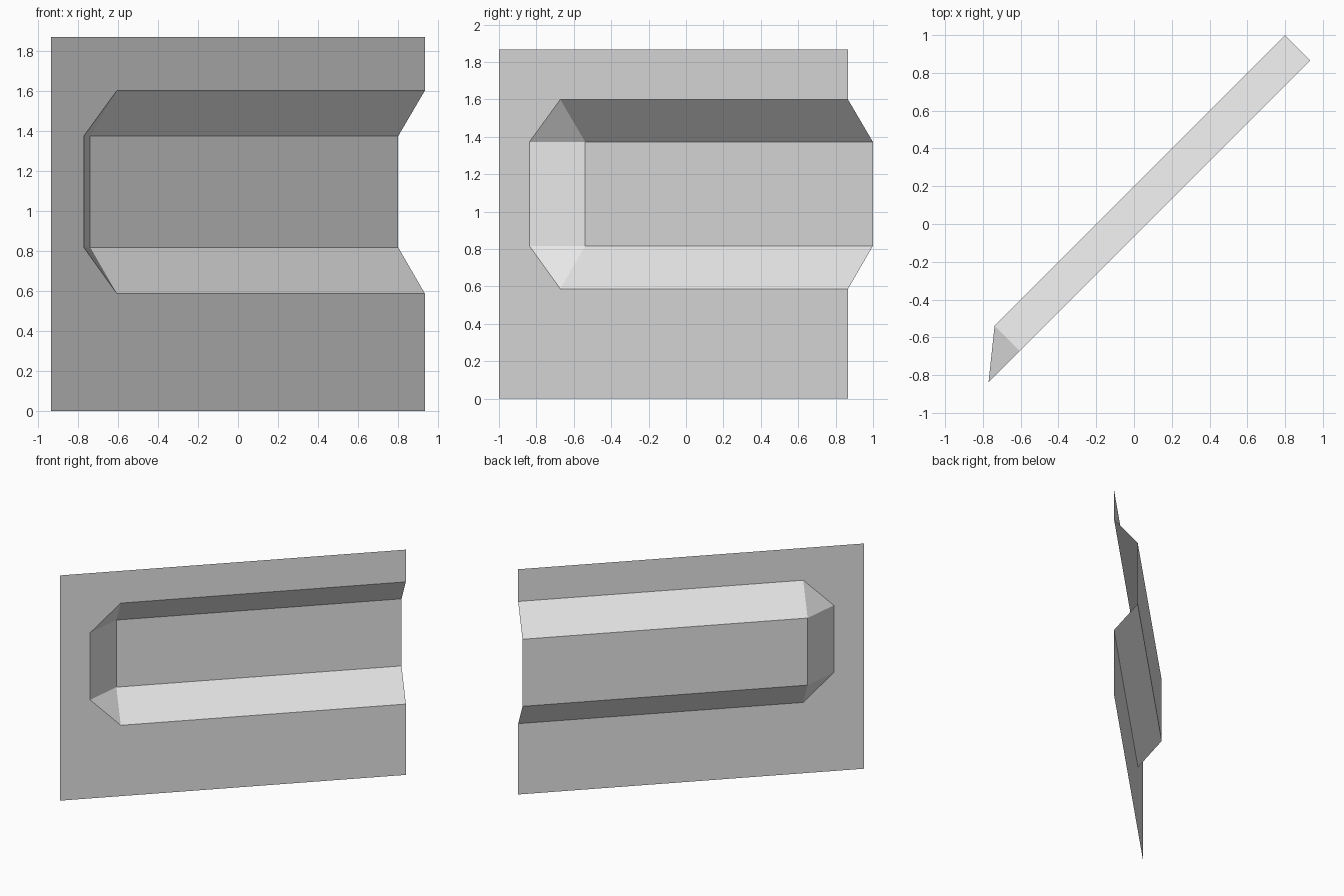
import bpy
import bmesh
from mathutils import Vector

cube = bpy.data.objects.get("Cube")
if cube:
    bpy.data.objects.remove(cube, do_unlink=True)

# Sheet dimensions, measured along x before the 45 degree turn
LEFT, RIGHT, TOP = -0.933, 0.933, 1.867
TIP, BEND = -0.77, -0.605          # closed end of the channel
RIM_LOW, RIM_HIGH = 0.587, 1.6     # channel mouth
BED_LOW, BED_HIGH = 0.817, 1.373   # channel floor
DEPTH = 0.133

grey = bpy.data.materials.new("light grey")
grey.use_nodes = True
colour = (0.8, 0.8, 0.8, 1)
grey.diffuse_color = colour
grey.node_tree.nodes["Principled BSDF"].inputs["Base Color"].default_value = colour

bm = bmesh.new()


def point(t, z, depth=0.0):
    """Vertex on the diagonal sheet, pushed back by depth."""
    return bm.verts.new(Vector((t - depth, t - 0.067 + depth, z)))


# Channel rim and floor corners
low_end, low_bend = point(RIGHT, RIM_LOW), point(BEND, RIM_LOW)
low_tip, high_tip = point(TIP, BED_LOW), point(TIP, BED_HIGH)
high_bend, high_end = point(BEND, RIM_HIGH), point(RIGHT, RIM_HIGH)
bed_low, bed_low_end = point(BEND, BED_LOW, DEPTH), point(RIGHT, BED_LOW, DEPTH)
bed_high, bed_high_end = point(BEND, BED_HIGH, DEPTH), point(RIGHT, BED_HIGH, DEPTH)

# Flat sheet around the channel
bm.faces.new((point(LEFT, 0), point(RIGHT, 0), low_end, low_bend, low_tip,
              high_tip, high_bend, high_end, point(RIGHT, TOP), point(LEFT, TOP)))

# Channel floor, slopes, end wall and corner facets
bm.faces.new((bed_low, bed_low_end, bed_high_end, bed_high))
bm.faces.new((low_bend, low_end, bed_low_end, bed_low))
bm.faces.new((bed_high, bed_high_end, high_end, high_bend))
bm.faces.new((low_tip, bed_low, bed_high, high_tip))
bm.faces.new((low_tip, low_bend, bed_low))
bm.faces.new((high_tip, bed_high, high_bend))

mesh = bpy.data.meshes.new("channelled_panel")
bm.to_mesh(mesh)
bm.free()
mesh.materials.append(grey)
panel = bpy.data.objects.new("channelled_panel", mesh)
bpy.context.collection.objects.link(panel)
